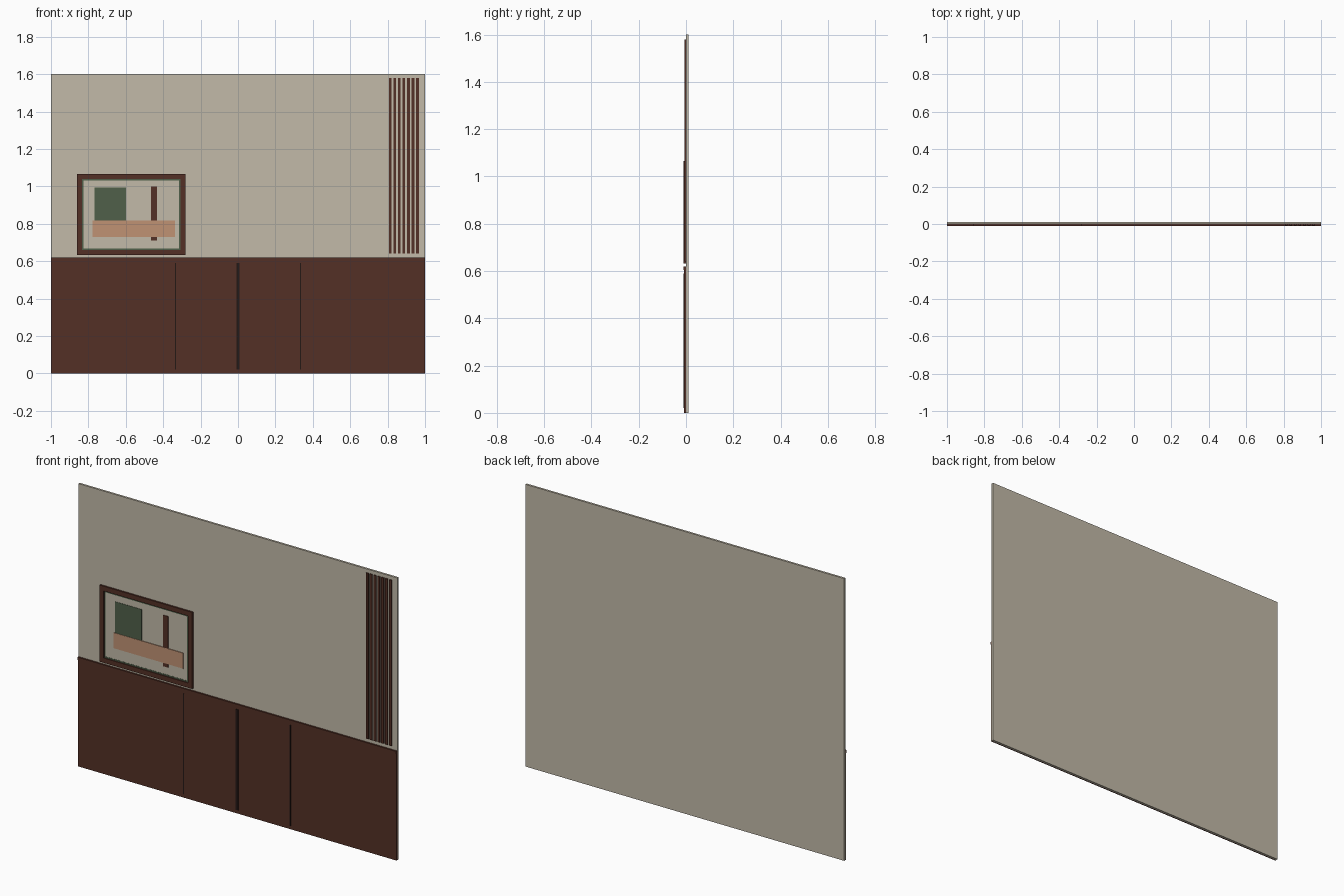
import bpy

if "Cube" in bpy.data.objects:
    bpy.data.objects.remove(bpy.data.objects["Cube"])

def srgb(c):
    c /= 255
    return c / 12.92 if c <= 0.04045 else ((c + 0.055) / 1.055) ** 2.4

def material(name, r, g, b):
    m = bpy.data.materials.new(name)
    m.diffuse_color = (srgb(r), srgb(g), srgb(b), 1)
    m.use_nodes = True
    m.node_tree.nodes["Principled BSDF"].inputs["Base Color"].default_value = m.diffuse_color
    return m

PLASTER = material("warm_plaster", 194, 186, 168)
WOOD = material("dark_red_wood", 84, 48, 38)
SEAM = material("seam_black", 36, 24, 21)
GREEN = material("moss_green", 80, 96, 74)
CLAY = material("clay_tan", 192, 146, 116)

def box(name, x, y, z, mat):
    """Box from (min, max) ranges on each axis."""
    bpy.ops.mesh.primitive_cube_add(size=1)
    o = bpy.context.object
    o.name = name
    for v in o.data.vertices:
        for i, (lo, hi) in enumerate((x, y, z)):
            v.co[i] = hi if v.co[i] > 0 else lo
    o.data.materials.append(mat)
    return o

def border(name, x, y, z, w, mat):
    """Rectangular frame made of four rails."""
    (x0, x1), (z0, z1) = x, z
    box(name + "_bottom", x, y, (z0, z0 + w), mat)
    box(name + "_top", x, y, (z1 - w, z1), mat)
    box(name + "_left", (x0, x0 + w), y, (z0 + w, z1 - w), mat)
    box(name + "_right", (x1 - w, x1), y, (z0 + w, z1 - w), mat)

# wall and wood wainscot
box("wall", (-1, 1), (-0.001, 0.011), (0, 1.6), PLASTER)
box("wainscot", (-1, 1), (-0.0075, -0.001), (0, 0.605), WOOD)
box("cap_rail", (-1, 1), (-0.011, -0.001), (0.605, 0.62), WOOD)

# vertical seams on the wainscot
for i, (x, w) in enumerate(((-0.335, 0.003), (0, 0.0075), (0.335, 0.003))):
    box(f"wainscot_seam_{i}", (x - w, x + w), (-0.0105, -0.007), (0.02, 0.59), SEAM)

# vertical slats at the right
for i in range(7):
    x = 0.814 + i * 0.0242
    box(f"slat_{i}", (x - 0.0075, x + 0.0075), (-0.007, -0.001), (0.64, 1.58), WOOD)

# framed picture
border("picture_frame", (-0.862, -0.28), (-0.011, -0.001), (0.632, 1.066), 0.027, WOOD)
border("frame_liner", (-0.835, -0.307), (-0.005, -0.001), (0.659, 1.039), 0.008, GREEN)
box("picture_canvas", (-0.827, -0.315), (-0.004, -0.001), (0.667, 1.031), PLASTER)
box("art_green_block", (-0.766, -0.6), (-0.006, -0.004), (0.80, 0.995), GREEN)
box("art_wood_bar", (-0.466, -0.434), (-0.007, -0.004), (0.71, 1.0), WOOD)
box("art_clay_band", (-0.777, -0.338), (-0.008, -0.004), (0.73, 0.818), CLAY)
